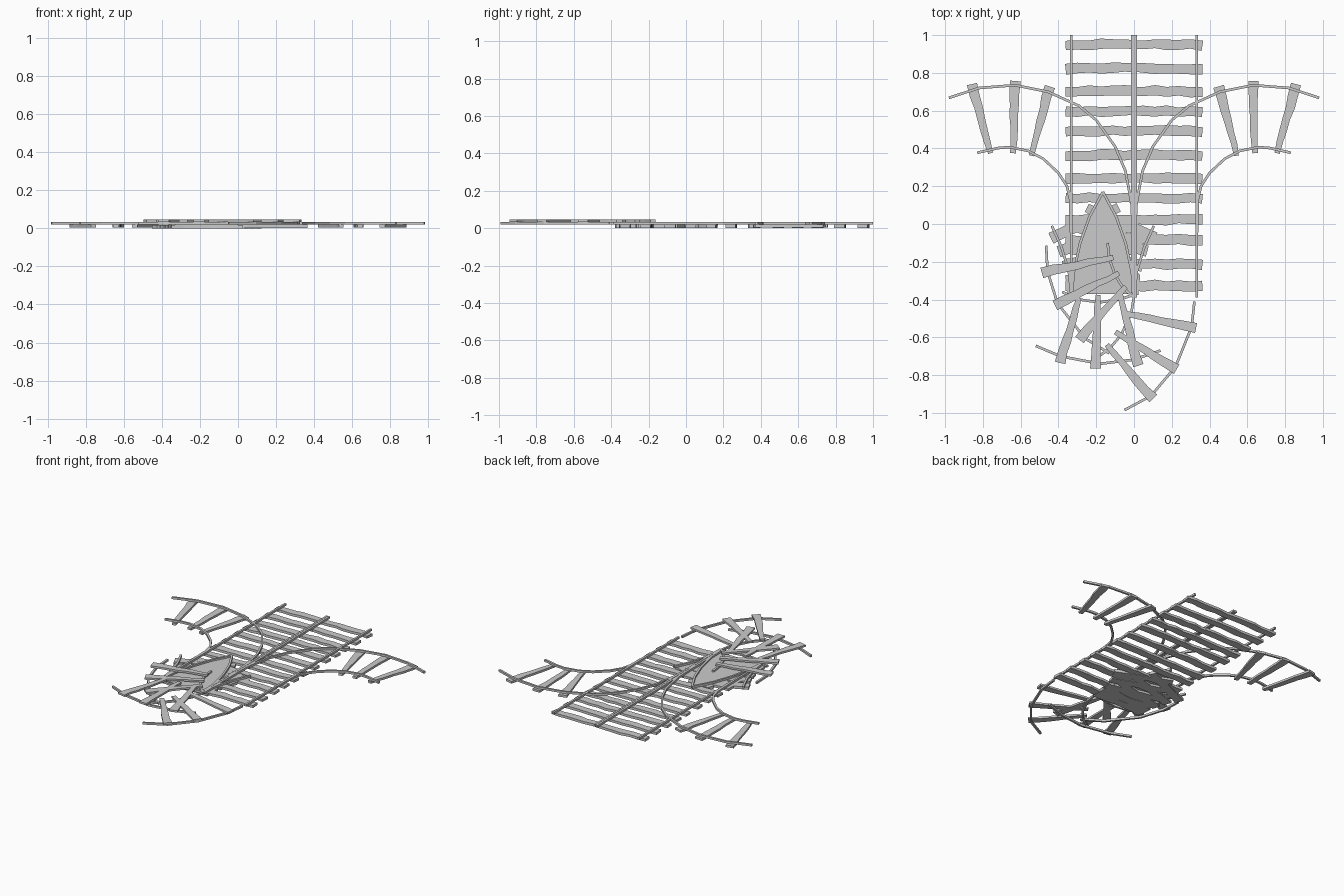
import bpy, random
from mathutils import Vector

if "Cube" in bpy.data.objects:
    bpy.data.objects.remove(bpy.data.objects["Cube"])

random.seed(4)
AXIS = -0.165   # symmetry line of the Y switch


def solid(name, outline, z0, z1):
    """Extruded flat outline."""
    n = len(outline)
    verts = [(x, y, z0) for x, y in outline] + [(x, y, z1) for x, y in outline]
    faces = [list(range(n))[::-1], list(range(n, 2 * n))]
    faces += [[i, (i + 1) % n, n + (i + 1) % n, n + i] for i in range(n)]
    me = bpy.data.meshes.new(name)
    me.from_pydata(verts, [], faces)
    import bmesh
    bm = bmesh.new()
    bm.from_mesh(me)
    bmesh.ops.recalc_face_normals(bm, faces=bm.faces)
    bmesh.ops.triangulate(bm, faces=[f for f in bm.faces if len(f.verts) > 4])
    bm.to_mesh(me)
    bm.free()
    ob = bpy.data.objects.new(name, me)
    bpy.context.collection.objects.link(ob)
    return ob


def ribbon(name, pts, widths, z0, z1):
    """Bar following a path in plan with a width at each point."""
    p = [Vector(q) for q in pts]
    left, right = [], []
    for i, c in enumerate(p):
        d = (p[min(i + 1, len(p) - 1)] - p[max(i - 1, 0)]).normalized()
        n = Vector((-d.y, d.x)) * widths[i] / 2
        left.append(tuple(c + n))
        right.append(tuple(c - n))
    return solid(name, left + right[::-1], z0, z1)


def rail(name, pts, z0=0.020, z1=0.034):
    return ribbon(name, pts, [0.014] * len(pts), z0, z1)


def sleeper(name, a, b, wa, wb, z0=0.004, z1=0.019, wave=0.003, n=6):
    """Hand-cut plank from a to b, slightly uneven."""
    a, b = Vector(a), Vector(b)
    d = (b - a).normalized()
    side = Vector((-d.y, d.x))
    pts, ws = [], []
    for i in range(n + 1):
        t = i / n
        pts.append(a.lerp(b, t) + side * random.uniform(-wave, wave))
        ws.append(wa + (wb - wa) * t + random.uniform(-wave, wave))
    return ribbon(name, pts, ws, z0, z1)


def flip(pts, axis=0.0):
    return [(2 * axis - x, y) for x, y in pts]


# Double straight track
for s, side, end in ((-1, "left", -0.365), (1, "right", -0.39)):
    for x, part in ((0.332, "outer"), (0.008, "inner")):
        rail(f"{side}_{part}_rail", [(s * x, 1.0), (s * x, end)])
    for i, y in enumerate((0.948, 0.822, 0.70, 0.595, 0.49, 0.362,
                           0.24, 0.135, 0.022, -0.085, -0.213, -0.33)):
        sleeper(f"{side}_sleeper_{i}", (s * 0.362, y), (-s * 0.015, y + 0.005),
                0.053, 0.05, 0.002, 0.019, 0.005)

# Side branches curving away left and right
outer = [(0.005, -0.10), (0.012, 0.10), (0.045, 0.28), (0.10, 0.41), (0.20, 0.55),
         (0.29, 0.625), (0.455, 0.70), (0.63, 0.735), (0.82, 0.72), (0.98, 0.668)]
inner = [(0.333, -0.05), (0.338, 0.13), (0.355, 0.20), (0.40, 0.27), (0.48, 0.345),
         (0.56, 0.387), (0.66, 0.407), (0.72, 0.402), (0.83, 0.377)]
ties = [((0.86, 0.74), (0.757, 0.375)), ((0.63, 0.757), (0.64, 0.375)),
        ((0.447, 0.728), (0.545, 0.362))]
for side, f in (("right", lambda p: p), ("left", flip)):
    rail(f"{side}_branch_outer_rail", f(outer))
    rail(f"{side}_branch_inner_rail", f(inner))
    for i, t in enumerate(ties):
        if side == "right":
            t = [(x, y) for x, y in t]
        a, b = f(list(t))
        sleeper(f"{side}_branch_sleeper_{i}", a, b, 0.056, 0.028)

# Y switch: diverging rails, tilted sleepers and the plate between the rails
stock = [(-0.333, -0.36), (-0.345, -0.25), (-0.385, -0.12), (-0.435, -0.01)]
closure = [(0.0, -0.37), (-0.012, -0.25), (-0.045, -0.10), (-0.095, 0.04), (-0.165, 0.17)]
switch_ties = [((-0.44, -0.075), (-0.08, 0.085)), ((-0.40, -0.145), (-0.03, -0.02)),
               ((-0.375, -0.225), (0.01, -0.13)), ((-0.36, -0.30), (0.02, -0.24)),
               ((-0.355, -0.345), (0.03, -0.325))]
for side, f in (("left", lambda p: p), ("right", lambda p: flip(p, AXIS))):
    rail(f"switch_{side}_stock_rail", f(stock))
    rail(f"switch_{side}_closure_rail", f(closure))
    for i, t in enumerate(switch_ties):
        a, b = f(list(t))
        sleeper(f"switch_{side}_sleeper_{i}", a, b, 0.06, 0.05, 0.0, 0.0185)
solid("switch_plate", closure + flip(closure, AXIS)[-2::-1], 0.014, 0.022)

# Upturned curved pieces: rails below, sleepers on top
pieces = {
    "middle": ([(-0.52, -0.645), (-0.39, -0.70), (-0.18, -0.74), (0.0, -0.718), (0.14, -0.67)],
               [(-0.38, -0.36), (-0.29, -0.40), (-0.185, -0.415), (-0.08, -0.40), (0.0, -0.375)],
               [((-0.392, -0.735), (-0.29, -0.39)), ((-0.205, -0.765), (-0.19, -0.375)),
                ((0.022, -0.75), (-0.077, -0.36))]),
    "right": ([(0.32, -0.41), (0.305, -0.545), (0.22, -0.755), (0.09, -0.91), (-0.05, -0.985)],
              [(0.0, -0.385), (-0.015, -0.475), (-0.07, -0.59), (-0.13, -0.66), (-0.20, -0.71)],
              [((0.328, -0.553), (-0.04, -0.473)), ((0.225, -0.77), (-0.098, -0.57)),
               ((0.10, -0.925), (-0.145, -0.64))]),
    "left": ([(-0.465, -0.115), (-0.458, -0.25), (-0.405, -0.42), (-0.26, -0.605), (-0.13, -0.685)],
             [(-0.14, -0.10), (-0.13, -0.185), (-0.10, -0.27), (-0.06, -0.335), (0.0, -0.39)],
             [((-0.488, -0.258), (-0.11, -0.175)), ((-0.417, -0.433), (-0.08, -0.26)),
              ((-0.29, -0.612), (-0.045, -0.33))]),
}
for side, (out, inn, tie) in pieces.items():
    rail(f"upturned_{side}_outer_rail", out)
    rail(f"upturned_{side}_inner_rail", inn)
    for i, (a, b) in enumerate(tie):
        sleeper(f"upturned_{side}_sleeper_{i}", a, b, 0.056, 0.028, 0.034, 0.047)
